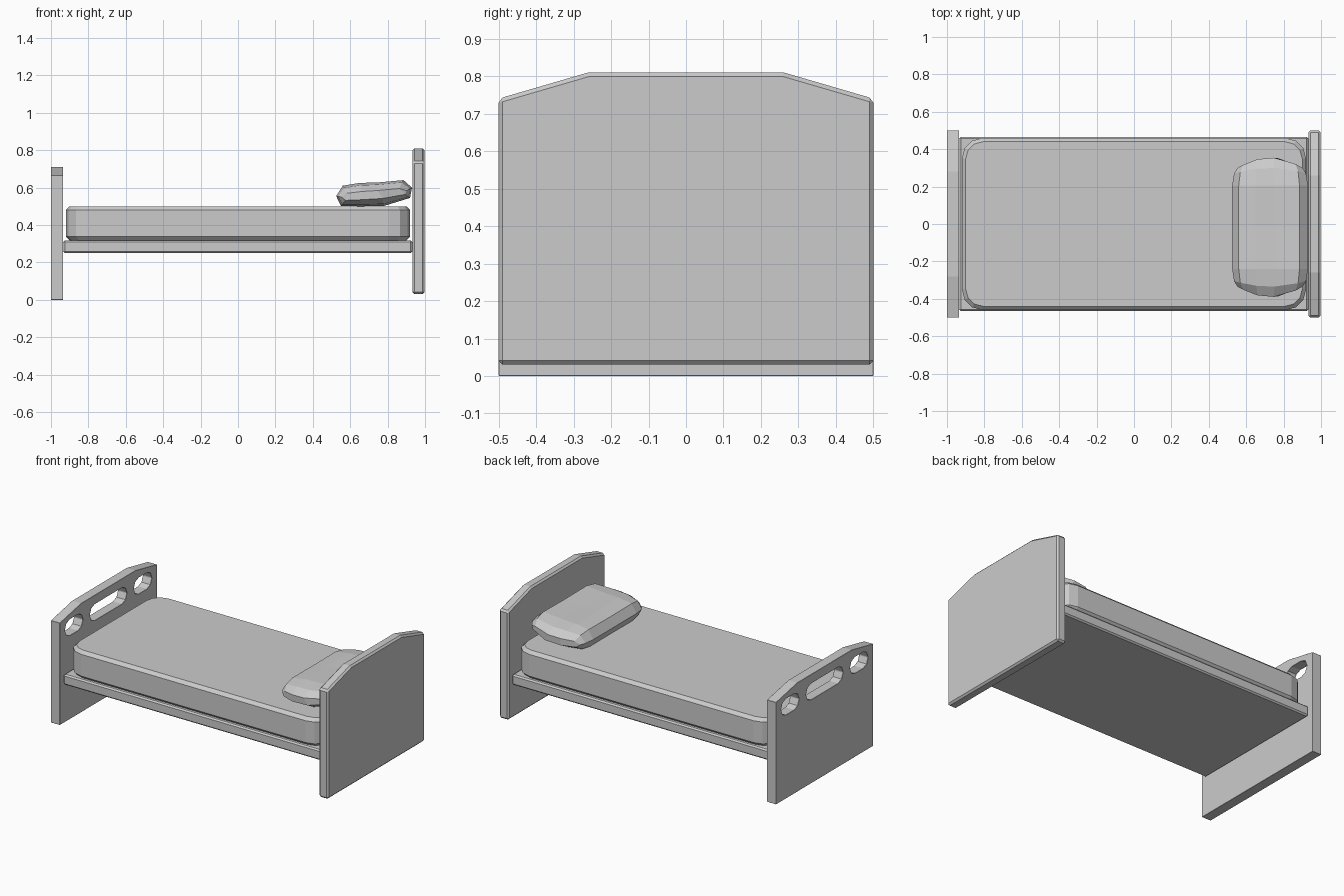
import bpy, bmesh, math
from mathutils import Vector

if "Cube" in bpy.data.objects:
    bpy.data.objects.remove(bpy.data.objects["Cube"])


def make_object(name, bm):
    bmesh.ops.recalc_face_normals(bm, faces=bm.faces)
    me = bpy.data.meshes.new(name)
    bm.to_mesh(me)
    bm.free()
    ob = bpy.data.objects.new(name, me)
    bpy.context.collection.objects.link(ob)
    return ob


def prism(name, outline, lo, hi, axis):
    """Extrude a 2D outline from lo to hi along x (outline is y,z) or z (outline is x,y)."""
    bm = bmesh.new()
    place = (lambda a, b: (lo, a, b)) if axis == 'x' else (lambda a, b: (a, b, lo))
    face = bm.faces.new([bm.verts.new(place(a, b)) for a, b in outline])
    out = bmesh.ops.extrude_face_region(bm, geom=[face])
    step = Vector((hi - lo, 0, 0)) if axis == 'x' else Vector((0, 0, hi - lo))
    verts = [g for g in out['geom'] if isinstance(g, bmesh.types.BMVert)]
    bmesh.ops.translate(bm, verts=verts, vec=step)
    return make_object(name, bm)


def bevel(ob, width):
    m = ob.modifiers.new("edge_bevel", 'BEVEL')
    m.width = width
    m.segments = 1
    m.limit_method = 'ANGLE'
    m.angle_limit = math.radians(50)


def rounded_rect(cx, cy, hx, hy, r, seg):
    pts = []
    for i, (sx, sy) in enumerate([(1, 1), (-1, 1), (-1, -1), (1, -1)]):
        for k in range(seg + 1):
            a = math.pi / 2 * (i + k / seg)
            pts.append((cx + sx * (hx - r) + r * math.cos(a),
                        cy + sy * (hy - r) + r * math.sin(a)))
    return pts


def board_outline(z0, side_z, top_z, flat):
    return [(-0.5, z0), (0.5, z0), (0.5, side_z), (flat, top_z), (-flat, top_z), (-0.5, side_z)]


# Headboard
headboard = prism("headboard", board_outline(0.03, 0.74, 0.81, 0.26), 0.932, 0.998, 'x')
bevel(headboard, 0.011)

# Footboard with a long grip slot and two side holes
footboard = prism("footboard", board_outline(0.0, 0.665, 0.71, 0.28), -1.0, -0.935, 'x')
for label, y, half in [("left", 0.355, 0.092), ("middle", 0.0, 0.19), ("right", -0.355, 0.092)]:
    cutter = prism("hole_cutter_" + label, rounded_rect(y, 0.598, half, 0.053, 0.05, 2), -1.1, -0.85, 'x')
    cutter.hide_render = True
    cutter.hide_set(True)
    m = footboard.modifiers.new("hole", 'BOOLEAN')
    m.operation = 'DIFFERENCE'
    m.solver = 'EXACT'
    m.object = cutter
bevel(footboard, 0.011)

# Bed base slab
base = prism("bed_base", [(-0.935, -0.465), (0.932, -0.465), (0.932, 0.465), (-0.935, 0.465)],
             0.25, 0.318, 'z')
bevel(base, 0.009)

# Mattress
mattress = prism("mattress", rounded_rect(0, 0, 0.92, 0.46, 0.11, 3), 0.318, 0.5, 'z')
bevel(mattress, 0.02)

# Pillow: one x,z cross-section lofted along y, flattened and bowed at both ends
section = [(0.525, 0.555), (0.56, 0.61), (0.65, 0.625), (0.75, 0.628), (0.885, 0.64), (0.93, 0.60),
           (0.92, 0.545), (0.78, 0.502), (0.65, 0.50), (0.55, 0.503)]
# y at centre, bow toward the middle at the sides, x scale, z scale
rings = [(-0.39, 0.055, 0.86, 0.35), (-0.335, 0.03, 0.95, 0.82), (-0.24, 0, 1, 1), (-0.015, 0, 1, 0.97),
         (0.205, 0, 1, 1), (0.30, -0.03, 0.95, 0.82), (0.355, -0.055, 0.86, 0.35)]
bm = bmesh.new()
loops = []
for y, bow, sx, sz in rings:
    loop = []
    for x, z in section:
        side = min(1, abs(x - 0.728) / 0.2)
        mid = 0.56 + 0.07 * (x - 0.728)
        loop.append(bm.verts.new((0.728 + (x - 0.728) * sx, y + bow * side ** 2, mid + (z - mid) * sz)))
    loops.append(loop)
n = len(section)
for a, b in zip(loops, loops[1:]):
    for i in range(n):
        bm.faces.new((a[i], a[(i + 1) % n], b[(i + 1) % n], b[i]))
for end in (loops[0], loops[-1]):
    # Strip of quads closes each curved end
    bm.faces.new((end[0], end[1], end[9]))
    for i in range(1, 4):
        bm.faces.new((end[i], end[i + 1], end[9 - i], end[10 - i]))
    bm.faces.new((end[4], end[5], end[6]))
make_object("pillow", bm)
